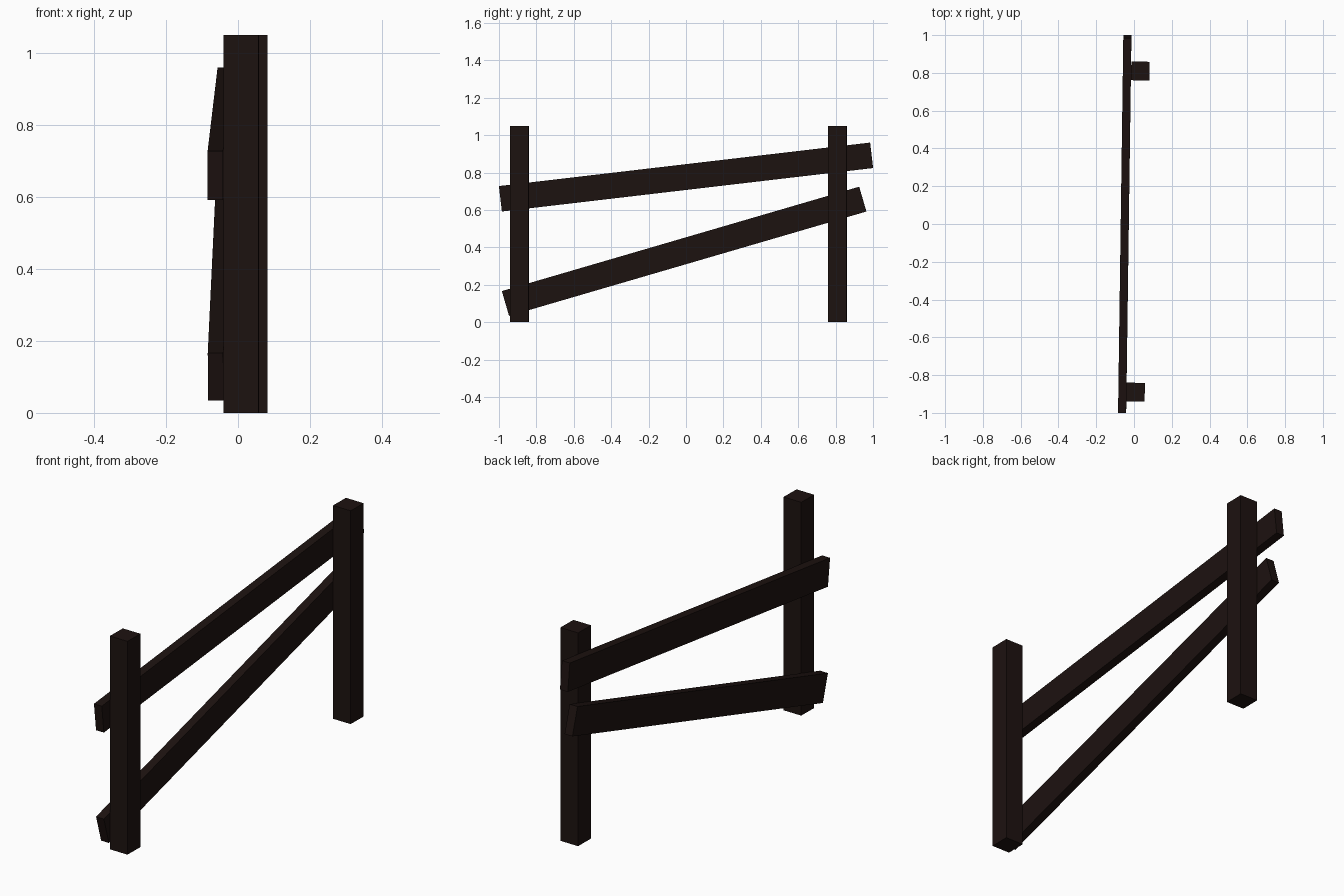
import bpy
from math import radians

if "Cube" in bpy.data.objects:
    bpy.data.objects.remove(bpy.data.objects["Cube"])

wood = bpy.data.materials.new("dark_wood")
wood.diffuse_color = (0.012, 0.006, 0.005, 1)
wood.use_nodes = True
wood.node_tree.nodes["Principled BSDF"].inputs["Base Color"].default_value = wood.diffuse_color

YAW = radians(-0.8)  # whole fence is turned slightly about z


def plank(name, centre, size, tilt=0.0):
    """Box beam, tilted in the fence plane."""
    bpy.ops.mesh.primitive_cube_add(size=1, location=centre,
                                    rotation=(radians(tilt), 0, YAW))
    ob = bpy.context.object
    ob.name = name
    ob.scale = size
    ob.data.materials.append(wood)


# Upright posts
for name, x, y in (("near_post", 0.0085, -0.89), ("far_post", 0.0335, 0.81)):
    plank(name, (x, y, 0.525), (0.097, 0.099, 1.05))

# Sloping rails on the left face of the posts
plank("upper_rail", (-0.049, 0, 0.776), (0.043, 1.998, 0.137), 6.68)
plank("lower_rail", (-0.049, -0.01, 0.379), (0.043, 1.99, 0.138), 16.28)
